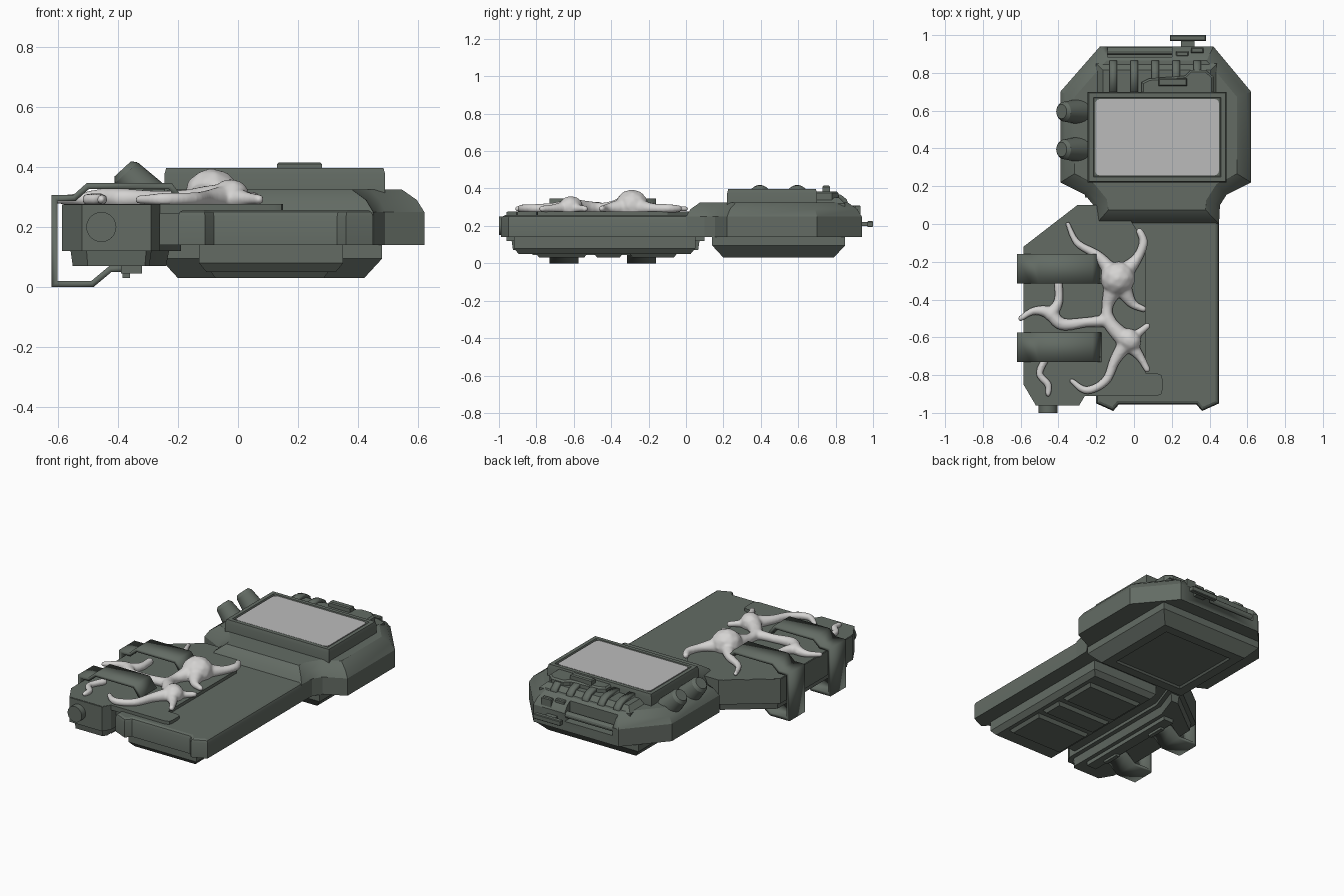
import bpy, bmesh, math
from mathutils import Vector, Matrix

if "Cube" in bpy.data.objects:
    bpy.data.objects.remove(bpy.data.objects["Cube"])


def material(name, rgb):
    m = bpy.data.materials.new(name)
    m.use_nodes = True
    m.diffuse_color = (*rgb, 1)
    bsdf = next(n for n in m.node_tree.nodes if n.type == 'BSDF_PRINCIPLED')
    bsdf.inputs["Base Color"].default_value = (*rgb, 1)
    return m


CASE = material("casing_green_grey", (0.125, 0.148, 0.127))
GLASS = material("screen_grey", (0.5, 0.5, 0.5))
FLESH = material("growth_pale_grey", (0.66, 0.65, 0.64))


def finish(name, bm, mat=CASE, smooth=28):
    bmesh.ops.recalc_face_normals(bm, faces=bm.faces)
    me = bpy.data.meshes.new(name)
    bm.to_mesh(me)
    bm.free()
    me.materials.append(mat)
    for p in me.polygons:
        p.use_smooth = True
    me.set_sharp_from_angle(angle=math.radians(smooth))
    ob = bpy.data.objects.new(name, me)
    bpy.context.collection.objects.link(ob)
    return ob


def inset(points, d):
    """Move every edge of a counter-clockwise outline inward by d."""
    out = []
    for i, p in enumerate(points):
        a, b, c = Vector(points[i - 1]), Vector(p), Vector(points[(i + 1) % len(points)])
        n1 = Vector((a.y - b.y, b.x - a.x)).normalized()
        n2 = Vector((b.y - c.y, c.x - b.x)).normalized()
        out.append(b + (n1 + n2) * d / (1 + n1.dot(n2)))
    return out


def prism(name, outline, levels, mat=CASE):
    """Stack the outline through (height, inset) levels and cap both ends."""
    bm = bmesh.new()
    rings = [[bm.verts.new((p.x, p.y, z)) for p in inset(outline, d)] for z, d in levels]
    for lo, hi in zip(rings, rings[1:]):
        for i in range(len(lo)):
            bm.faces.new((lo[i - 1], lo[i], hi[i], hi[i - 1]))
    bm.faces.new(rings[0])
    bm.faces.new(rings[-1])
    return finish(name, bm, mat)


def rect(x0, x1, y0, y1, c=0.0):
    """Rectangle outline, with rounded corners of radius c if given."""
    if not c:
        return [(x0, y0), (x1, y0), (x1, y1), (x0, y1)]
    pts = []
    for k, (x, y) in enumerate([(x0 + c, y0 + c), (x1 - c, y0 + c), (x1 - c, y1 - c), (x0 + c, y1 - c)]):
        for s in range(4):
            a = math.pi * (1 + k / 2 + s / 6)
            pts.append((x + c * math.cos(a), y + c * math.sin(a)))
    return pts


def box(name, x0, x1, y0, y1, z0, z1, b=0.0):
    return prism(name, rect(x0, x1, y0, y1), [(z0, b), (z0 + b, 0), (z1 - b, 0), (z1, b)]
                 if b else [(z0, 0), (z1, 0)])


def cone(name, a, b, r1, r2, sides=24):
    a, b = Vector(a), Vector(b)
    bm = bmesh.new()
    rot = (b - a).to_track_quat('Z', 'Y').to_matrix().to_4x4()
    bmesh.ops.create_cone(bm, cap_ends=True, segments=sides, radius1=r1, radius2=r2,
                          depth=(b - a).length, matrix=Matrix.Translation((a + b) / 2) @ rot)
    return finish(name, bm)


def ribbon(name, path, lo, hi, axis, thick):
    """Bent strap: a path of (u, z) extruded along x or y."""
    bm = bmesh.new()
    place = (lambda u, z, t: (u, t, z)) if axis == 'y' else (lambda u, z, t: (t, u, z))
    rows = [[bm.verts.new(place(u, z, t)) for t in (lo, hi)] for u, z in path]
    for p, q in zip(rows, rows[1:]):
        bm.faces.new((p[0], p[1], q[1], q[0]))
    ob = finish(name, bm)
    mod = ob.modifiers.new("thickness", 'SOLIDIFY')
    mod.thickness, mod.offset, mod.use_even_offset = thick, 0, True
    return ob


# Handle body
prism("handle_body", [(-0.2, -0.95), (-0.11, -0.99), (-0.08, -0.955), (0.33, -0.955),
                      (0.36, -0.99), (0.45, -0.95), (0.45, 0.1), (-0.2, 0.1)],
      [(0.14, 0), (0.235, 0), (0.25, 0.006), (0.257, 0.018)])
prism("handle_underside", rect(-0.13, 0.35, -0.92, 0.05), [(0.05, 0.025), (0.08, 0), (0.15, 0)])
for i, (y0, y1) in enumerate([(-0.8, -0.53), (-0.49, -0.34), (-0.3, -0.05)]):
    prism(f"underside_pad_{i + 1}", rect(-0.09, 0.3, y0, y1), [(0.03, 0.015), (0.05, 0), (0.06, 0)])

# Head shell with its flared neck
head = prism("head_shell", [(0.45, 0), (0.455, 0.1), (0.49, 0.155), (0.62, 0.22), (0.62, 0.7),
                            (0.42, 0.94), (-0.18, 0.94), (-0.39, 0.7), (-0.39, 0.22),
                            (-0.26, 0.155), (-0.215, 0.1), (-0.2, 0)],
             [(0.14, 0), (0.25, 0), (0.29, 0.025), (0.325, 0.075)])
prism("head_tray", rect(-0.26, 0.48, 0.14, 0.85),
      [(0.04, 0.13), (0.03, 0.12), (0.03, 0.06), (0.095, 0), (0.16, 0)])

# Slot cut in the back of the head, with a bar in it
cutter = box("slot_cutter", -0.14, 0.2, 0.885, 1, 0.2, 0.4)
cutter.hide_render = True
cut = head.modifiers.new("slot", 'BOOLEAN')
cut.operation, cut.object, cut.solver = 'DIFFERENCE', cutter, 'EXACT'
bpy.context.view_layer.update()
head.data = bpy.data.meshes.new_from_object(head.evaluated_get(bpy.context.evaluated_depsgraph_get()))
head.modifiers.clear()
bpy.data.objects.remove(cutter)
cone("slot_bar", (-0.14, 0.915, 0.235), (0.2, 0.915, 0.235), 0.02, 0.02, 12)

# Screen and its frame
prism("screen_frame", rect(-0.245, 0.49, 0.22, 0.7),
      [(0.3, 0.0), (0.375, 0), (0.397, 0.006), (0.397, 0.03), (0.388, 0.034)])
prism("screen", rect(-0.205, 0.45, 0.257, 0.662, 0.025), [(0.387, 0), (0.394, 0)], GLASS)

# Vents, shelf and button behind the screen
prism("vent_shelf", rect(-0.2, 0.44, 0.66, 0.85), [(0.3, 0), (0.32, 0), (0.352, 0.035)])
prism("button_mount", [(0.04, 0.68), (0.42, 0.68), (0.42, 0.78), (0.38, 0.815), (0.3, 0.815),
                       (0.27, 0.785), (0.08, 0.77), (0.04, 0.75)], [(0.31, 0), (0.375, 0), (0.385, 0.01)])
box("top_button", 0.13, 0.28, 0.73, 0.77, 0.37, 0.415, 0.006)
for i in range(5):
    x = -0.11 + 0.111 * i
    ribbon(f"vent_bar_{i + 1}", [(0.69, 0.365), (0.79, 0.365), (0.825, 0.355), (0.85, 0.335), (0.86, 0.3)],
           x - 0.02, x + 0.02, 'x', 0.022)
for i, (x, y) in enumerate([(0.255, 0.9), (0.335, 0.92)]):
    box(f"rear_key_{i + 1}", x - 0.033, x + 0.033, y - 0.014, y + 0.014, 0.25, 0.31, 0.005)

# Rear plug
box("plug_stem", 0.25, 0.32, 0.92, 0.975, 0.198, 0.22)
box("plug_head", 0.19, 0.38, 0.97, 1.0, 0.193, 0.225, 0.004)

# Tilted dials
for side, y in (("front", 0.395), ("rear", 0.595)):
    cone(f"{side}_dial", (-0.28, y, 0.28), (-0.372, y, 0.38), 0.07, 0.052)
    cone(f"{side}_dial_cap", (-0.372, y, 0.38), (-0.384, y, 0.393), 0.052, 0.038)

# Side pack, its cover plate and end cap
prism("side_pack", [(-0.585, -0.12), (-0.585, -0.85), (-0.52, -0.96), (-0.29, -0.96),
                    (-0.26, -0.91), (-0.26, -0.1), (-0.19, 0.1), (-0.3, 0.1)],
      [(0.07, 0.035), (0.12, 0.028), (0.12, 0), (0.275, 0)])
box("pack_bridge", -0.28, -0.12, -0.86, 0.09, 0.14, 0.255)
prism("cover_plate", [(-0.58, -0.12), (-0.58, -0.85), (-0.52, -0.955), (-0.29, -0.955), (-0.26, -0.91),
                      (0.12, -0.91), (0.145, -0.9), (0.15, -0.88), (0.15, -0.82), (0.145, -0.8),
                      (0.12, -0.79), (0.06, -0.79), (0.06, -0.1), (-0.07, 0.1), (-0.3, 0.1)],
      [(0.245, 0), (0.277, 0)])
cone("pack_cap", (-0.455, -0.95, 0.2), (-0.455, -1.0, 0.2), 0.05, 0.05)
box("pack_rail", -0.39, -0.32, -0.82, -0.1, 0.045, 0.08)

# Straps around the pack
for side, y0, y1 in (("front", -0.73, -0.575), ("rear", -0.315, -0.16)):
    ribbon(f"{side}_strap", [(-0.18, 0.275), (-0.225, 0.336), (-0.5, 0.336), (-0.545, 0.296),
                             (-0.61, 0.296), (-0.61, 0.01), (-0.485, 0.01), (-0.425, 0.06), (-0.33, 0.06)],
           y0, y1, 'y', 0.02)
    box(f"{side}_strap_pin", -0.385, -0.36, y0 + 0.02, y1 - 0.02, 0.03, 0.07)

# Branching growth: limbs are (x, y, radius) paths, filled with balls and fused
limbs = [
    [(-0.35, 0, 0.014), (-0.3, -0.1, 0.02), (-0.19, -0.17, 0.028), (-0.1, -0.28, 0.05)],
    [(0.03, -0.04, 0.02), (0.05, -0.1, 0.025), (0.01, -0.19, 0.03), (-0.08, -0.28, 0.06)],
    [(0.05, -0.45, 0.018), (-0.01, -0.42, 0.026), (-0.06, -0.34, 0.05)],
    [(-0.09, -0.29, 0.09), (-0.08, -0.285, 0.088)],
    [(-0.1, -0.32, 0.06), (-0.14, -0.43, 0.032), (-0.13, -0.52, 0.038), (-0.04, -0.62, 0.05)],
    [(-0.13, -0.51, 0.035), (-0.25, -0.52, 0.028), (-0.38, -0.53, 0.034), (-0.45, -0.47, 0.034),
     (-0.53, -0.46, 0.022), (-0.6, -0.5, 0.016)],
    [(-0.44, -0.48, 0.036), (-0.4, -0.41, 0.026), (-0.4, -0.32, 0.024)],
    [(-0.03, -0.61, 0.06), (-0.02, -0.62, 0.06)],
    [(-0.03, -0.61, 0.045), (0.02, -0.58, 0.024), (0.07, -0.54, 0.018)],
    [(-0.03, -0.63, 0.045), (0.03, -0.7, 0.025), (0.07, -0.77, 0.018)],
    [(-0.04, -0.63, 0.045), (-0.1, -0.72, 0.03), (-0.15, -0.83, 0.024), (-0.25, -0.88, 0.022),
     (-0.33, -0.83, 0.015)],
    [(-0.46, -0.7, 0.022), (-0.5, -0.79, 0.02), (-0.455, -0.85, 0.02), (-0.455, -0.9, 0.016)],
]
bm = bmesh.new()
for limb in limbs:
    pts = [Vector(p) for p in [limb[0]] + limb + [limb[-1]]]
    for a, b, c, d in zip(pts, pts[1:], pts[2:], pts[3:]):
        steps = max(2, int((c - b).length / 0.008))
        for s in range(steps + 1):
            t = s / steps
            p = (2 * b + (c - a) * t + (2 * a - 5 * b + 4 * c - d) * t ** 2
                 + (3 * b - a - 3 * c + d) * t ** 3) / 2
            z = 0.288 + p.z * 0.2
            bmesh.ops.create_icosphere(bm, subdivisions=2, radius=p.z,
                                       matrix=Matrix.Translation((p.x, p.y, z)))
growth = finish("branching_growth", bm, FLESH, 180)
fuse = growth.modifiers.new("fuse", 'REMESH')
fuse.mode, fuse.voxel_size, fuse.use_smooth_shade = 'VOXEL', 0.008, True
soften = growth.modifiers.new("soften", 'SMOOTH')
soften.factor, soften.iterations = 0.5, 5
